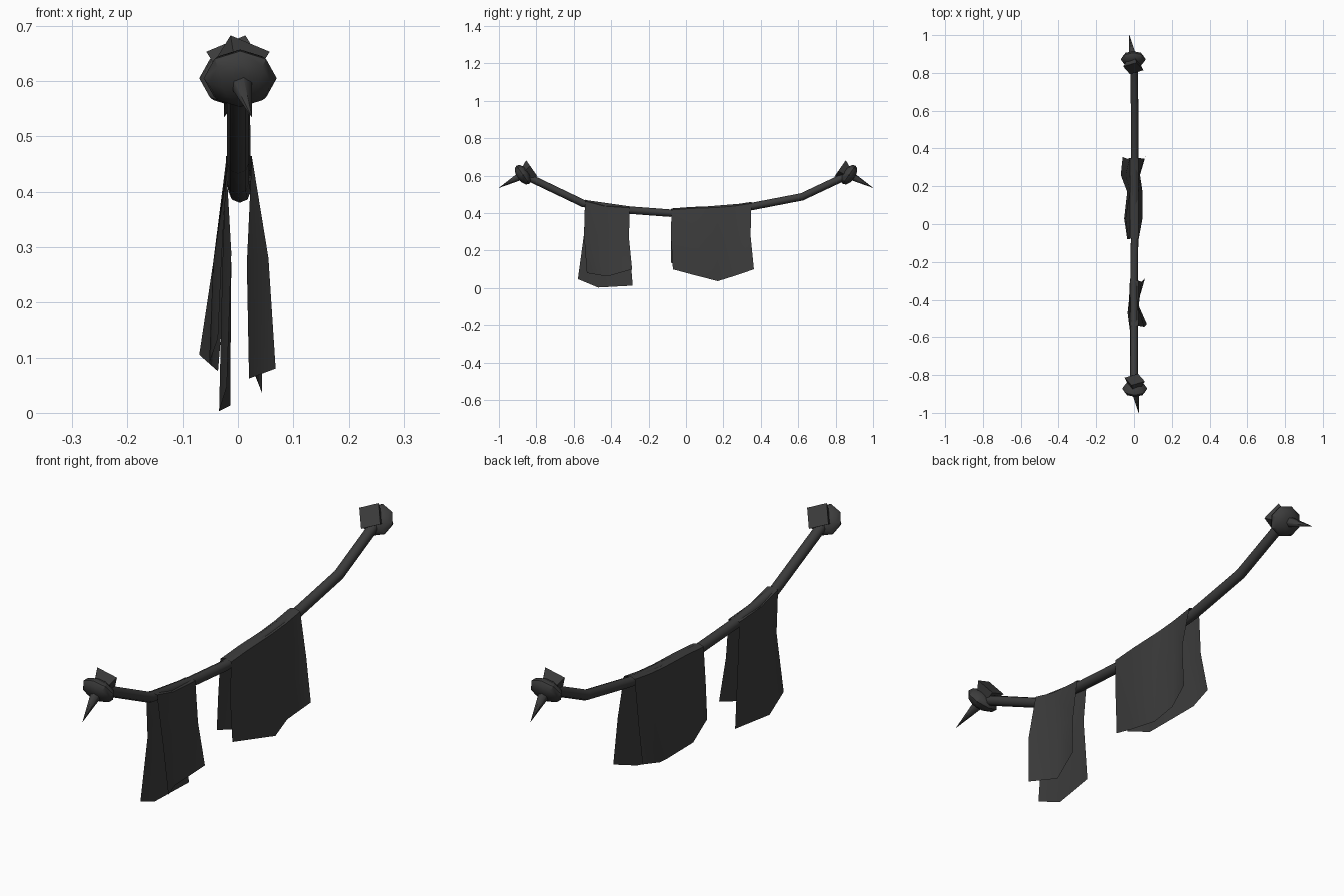
import bpy, bmesh
from math import radians
from mathutils import Matrix, Vector

cube = bpy.data.objects.get("Cube")
if cube:
    bpy.data.objects.remove(cube, do_unlink=True)

# One charcoal colour for everything
charcoal = bpy.data.materials.new("charcoal")
charcoal.use_nodes = True
charcoal.diffuse_color = (0.045, 0.045, 0.045, 1)
bsdf = charcoal.node_tree.nodes["Principled BSDF"]
bsdf.inputs["Base Color"].default_value = charcoal.diffuse_color
bsdf.inputs["Roughness"].default_value = 0.9


def finish(obj, angle=40):
    bpy.ops.object.select_all(action='DESELECT')
    obj.select_set(True)
    bpy.context.view_layer.objects.active = obj
    if obj.type == 'CURVE':
        bpy.ops.object.convert(target='MESH')
        obj = bpy.context.object
    obj.data.materials.clear()
    obj.data.materials.append(charcoal)
    bpy.ops.object.shade_smooth_by_angle(angle=radians(angle))


def add_mesh(name, bm, angle=40):
    bmesh.ops.recalc_face_normals(bm, faces=bm.faces)
    mesh = bpy.data.meshes.new(name)
    bm.to_mesh(mesh)
    bm.free()
    obj = bpy.data.objects.new(name, mesh)
    bpy.context.collection.objects.link(obj)
    finish(obj, angle)


# Sagging rope
path = [(0, -0.87, 0.605), (0, -0.55, 0.452), (0, -0.3, 0.416), (0.003, -0.085, 0.4),
        (0.003, 0.35, 0.435), (0.003, 0.62, 0.487), (0, 0.87, 0.605)]
curve = bpy.data.curves.new("rope", 'CURVE')
curve.dimensions = '3D'
curve.bevel_depth = 0.02
curve.bevel_resolution = 2
spline = curve.splines.new('POLY')
spline.points.add(len(path) - 1)
for point, co in zip(spline.points, path):
    point.co = (*co, 1)
rope = bpy.data.objects.new("rope", curve)
bpy.context.collection.objects.link(rope)
finish(rope, 60)


# Cloths folded over the rope: each side has a middle row and a hem row
def cloth(name, top, left_mid, left_hem, right_mid, right_hem):
    bm = bmesh.new()
    rows = [right_hem, right_mid,
            [(-0.022, y, z - 0.008) for y, z in top],
            [(0.0, y, z) for y, z in top],
            [(0.025, y, z - 0.008) for y, z in top],
            left_mid, left_hem]
    grid = [[bm.verts.new(p) for p in row] for row in rows]
    for a, b in zip(grid, grid[1:]):
        for i in range(len(a) - 1):
            bm.faces.new((a[i], a[i + 1], b[i + 1], b[i]))
    add_mesh(name, bm, 50)


cloth("wide_cloth",
      [(-0.078, 0.425), (0.03, 0.433), (0.17, 0.438), (0.26, 0.446), (0.35, 0.46)],
      [(0.022, -0.08, 0.27), (0.045, 0.03, 0.27), (0.045, 0.17, 0.27), (0.02, 0.26, 0.27), (0.055, 0.345, 0.28)],
      [(0.025, -0.07, 0.1), (0.03, 0.03, 0.073), (0.043, 0.17, 0.037), (0.032, 0.26, 0.065), (0.062, 0.363, 0.1)],
      [(-0.03, -0.08, 0.27), (-0.045, 0.03, 0.27), (-0.02, 0.17, 0.27), (-0.045, 0.26, 0.27), (-0.035, 0.345, 0.28)],
      [(-0.036, -0.08, 0.135), (-0.052, 0.03, 0.09), (-0.036, 0.17, 0.075), (-0.07, 0.26, 0.105), (-0.06, 0.355, 0.13)])

cloth("narrow_cloth",
      [(-0.54, 0.472), (-0.435, 0.445), (-0.3, 0.436)],
      [(0.055, -0.545, 0.28), (0.016, -0.42, 0.27), (0.04, -0.305, 0.27)],
      [(0.068, -0.53, 0.08), (0.02, -0.42, 0.062), (0.058, -0.288, 0.1)],
      [(-0.012, -0.545, 0.29), (-0.028, -0.44, 0.27), (-0.012, -0.305, 0.27)],
      [(-0.02, -0.578, 0.048), (-0.034, -0.47, 0.003), (-0.014, -0.285, 0.013)])

# Tilted knot, flared square head and spike at each end
knot_centre = Vector((0.004, -0.872, 0.605))
spike = Vector((0.025, -1.0, 0.535)) - knot_centre
tilt = Matrix.Translation(knot_centre) @ Matrix.Rotation(radians(-55), 4, 'X')
aim = (Matrix.Translation(knot_centre + spike / 2)
       @ spike.to_track_quat('Z', 'Y').to_matrix().to_4x4())
for end, turn in (("front", 0), ("back", 180)):
    flip = Matrix.Rotation(radians(turn), 4, 'Z')

    bm = bmesh.new()
    bmesh.ops.create_uvsphere(bm, u_segments=8, v_segments=6, radius=1,
                              matrix=flip @ tilt @ Matrix.Diagonal((0.066, 0.06, 0.033, 1)))
    add_mesh(end + "_knot", bm)

    bm = bmesh.new()
    bmesh.ops.create_cone(bm, cap_ends=True, segments=4, radius1=0.032, radius2=0.056, depth=0.05,
                          matrix=flip @ tilt @ Matrix.Translation((0, 0, 0.034))
                          @ Matrix.Rotation(radians(-18), 4, 'Z'))
    add_mesh(end + "_flared_head", bm, 30)

    bm = bmesh.new()
    bmesh.ops.create_cone(bm, cap_ends=True, segments=6, radius1=0.024, radius2=0.0005,
                          depth=spike.length, matrix=flip @ aim)
    add_mesh(end + "_spike", bm, 60)
